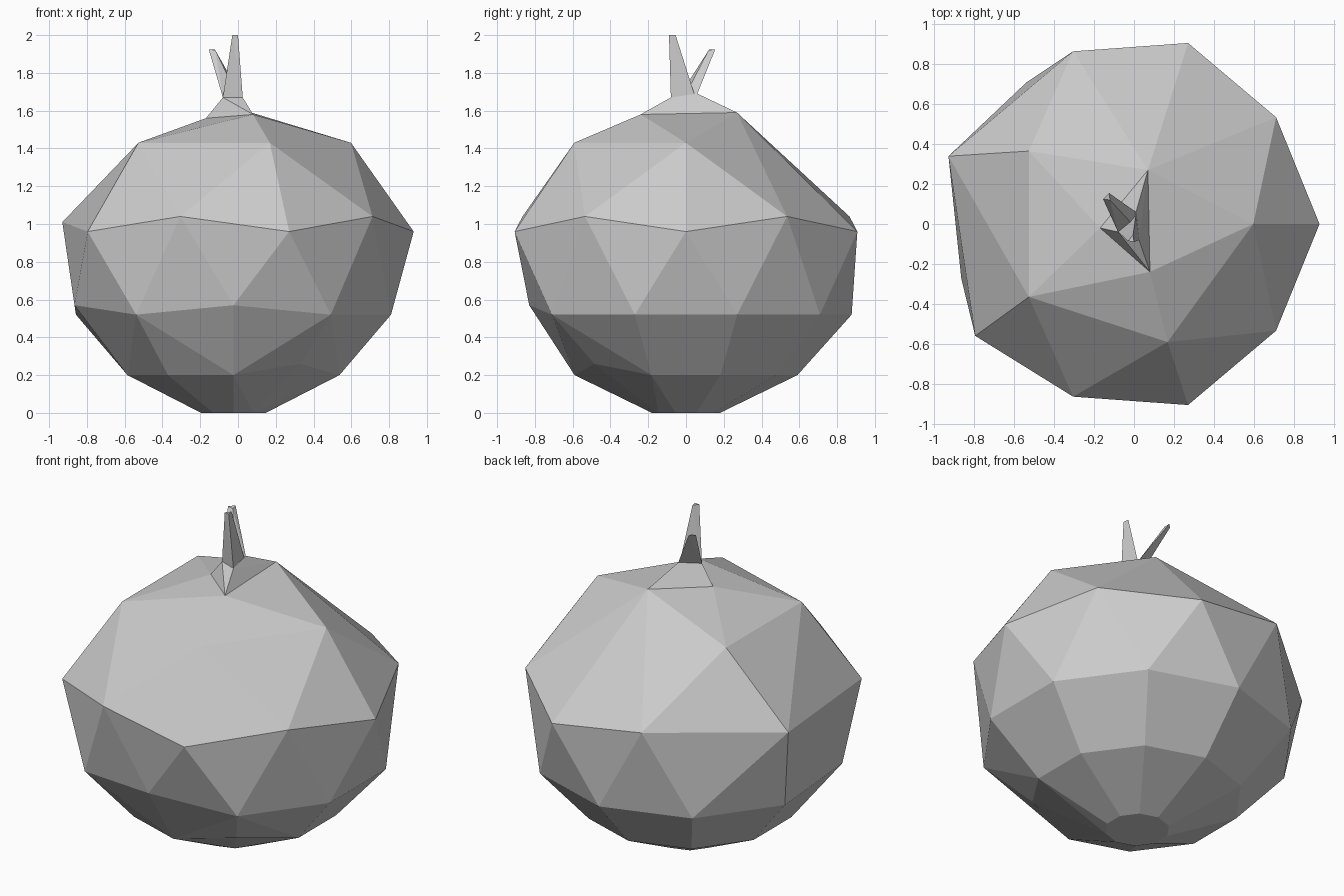
import bpy
import bmesh
from math import cos, sin, radians

if "Cube" in bpy.data.objects:
    bpy.data.objects.remove(bpy.data.objects["Cube"], do_unlink=True)

grey = bpy.data.materials.new("light_grey")
grey.use_nodes = True
colour = (0.6, 0.6, 0.6, 1)
grey.diffuse_color = colour
grey.node_tree.nodes["Principled BSDF"].inputs["Base Color"].default_value = colour

AXIS_X = -0.024


def polar(radius, degrees, z):
    a = radians(degrees)
    return (AXIS_X + radius * cos(a), radius * sin(a), z)


def ring(radius, z, start, step, skip=()):
    return [polar(radius, a, z) for a in range(start, start + 360, step) if a not in skip]


def faceted(name, points):
    """Flat-faced solid wrapped around a set of corner points."""
    bm = bmesh.new()
    for p in points:
        bm.verts.new(p)
    out = bmesh.ops.convex_hull(bm, input=bm.verts[:])
    loose = list({v for v in out["geom_interior"] + out["geom_unused"]
                  if isinstance(v, bmesh.types.BMVert)})
    bmesh.ops.delete(bm, geom=loose, context="VERTS")
    bmesh.ops.recalc_face_normals(bm, faces=bm.faces[:])
    mesh = bpy.data.meshes.new(name)
    bm.to_mesh(mesh)
    bm.free()
    mesh.materials.append(grey)
    obj = bpy.data.objects.new(name, mesh)
    bpy.context.collection.objects.link(obj)
    return obj


# Corners where the crown meets the body
crown = [(-0.17, -0.02, 1.56), (0.08, -0.24, 1.58), (0.07, 0.27, 1.59)]

# Round body: stacked rings with a few corners pulled out of place
body = ring(0.18, 0, 18, 36)
body += ring(0.59, 0.2, 18, 36, skip=(306,)) + [polar(0.6, 306, 0.26)]
body += ring(0.877, 0.52, 18, 36, skip=(198, 270))
body += [polar(0.885, 198, 0.57), polar(0.83, 270, 0.57)]
body += ring(0.954, 0.96, 0, 72, skip=(144,))
body += ring(0.91, 1.04, 36, 72, skip=(180,)) + [(-0.93, 0.34, 1.01)]
body += ring(0.622, 1.43, 0, 72, skip=(72,))
faceted("body", body + crown)

# Tapered neck under the two shoots
neck_left, neck_front, neck_back = (-0.08, -0.04, 1.67), (0.025, -0.08, 1.67), (0.01, 0.06, 1.69)
faceted("neck", crown + [neck_left, neck_front, neck_back])

# Tall front shoot and shorter leaning back shoot
faceted("tall_shoot", [neck_left, neck_front, (0.01, 0.045, 1.685),
                       (-0.03, -0.085, 2), (0, -0.09, 2), (-0.005, -0.055, 2)])
faceted("short_shoot", [neck_left, neck_back, (0, -0.01, 1.67),
                        (-0.155, 0.125, 1.925), (-0.125, 0.155, 1.925), (-0.12, 0.12, 1.92)])
